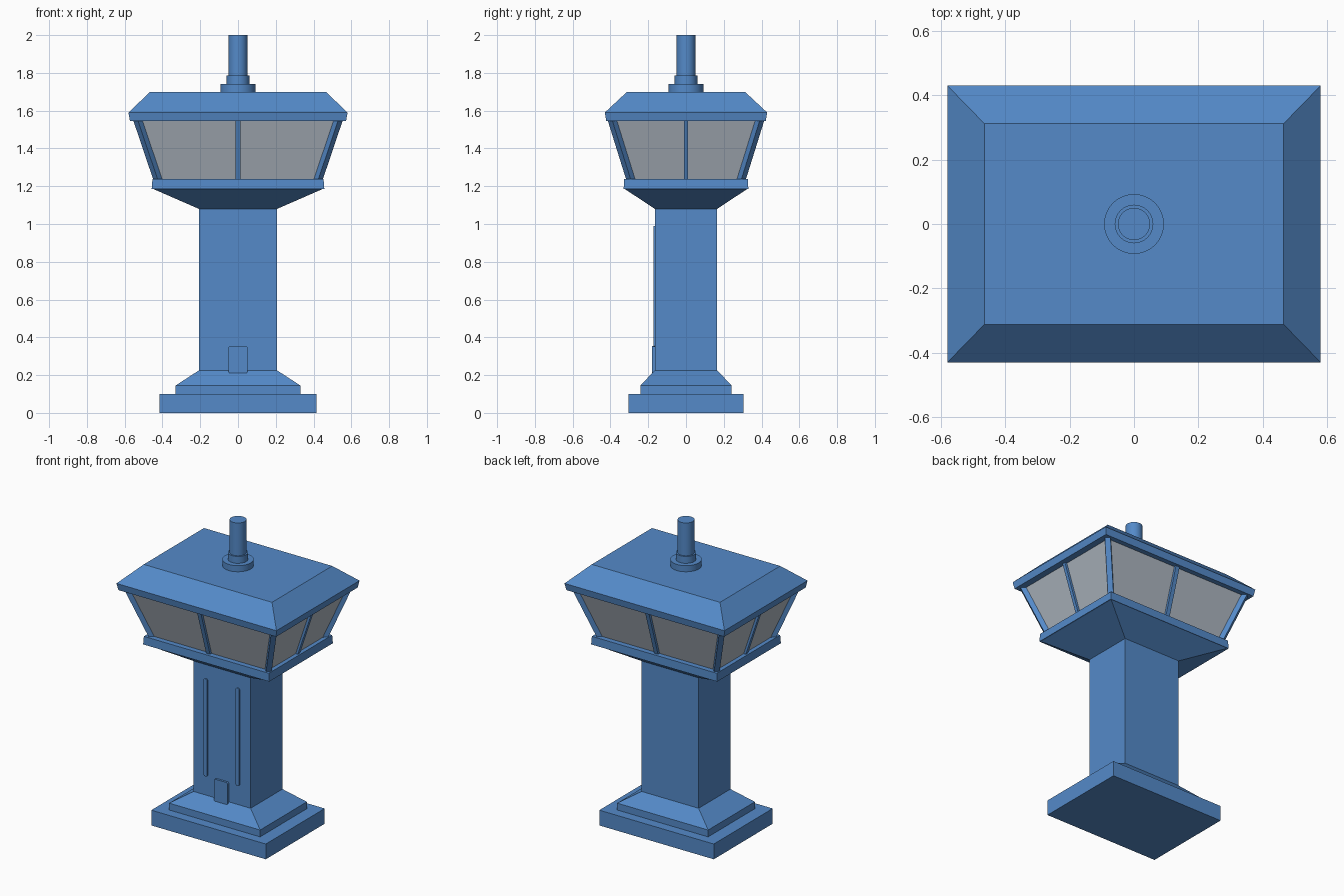
import bpy, bmesh, math
from mathutils import Vector

if "Cube" in bpy.data.objects:
    bpy.data.objects.remove(bpy.data.objects["Cube"])


def material(name, rgb):
    m = bpy.data.materials.new(name)
    m.diffuse_color = (*rgb, 1)
    m.use_nodes = True
    m.node_tree.nodes["Principled BSDF"].inputs["Base Color"].default_value = m.diffuse_color
    return m


BLUE = material("tower blue", (0.089, 0.255, 0.584))
GLASS = material("window grey", (0.43, 0.48, 0.54))


def loft(name, rings, mat=BLUE):
    """Solid through a stack of equal-length point rings."""
    bm = bmesh.new()
    vs = [[bm.verts.new(p) for p in ring] for ring in rings]
    n = len(vs[0])
    for a, b in zip(vs, vs[1:]):
        for i in range(n):
            j = (i + 1) % n
            bm.faces.new((a[i], a[j], b[j], b[i]))
    bm.faces.new(vs[0][::-1])
    bm.faces.new(vs[-1])
    bmesh.ops.recalc_face_normals(bm, faces=bm.faces)
    me = bpy.data.meshes.new(name)
    bm.to_mesh(me)
    bm.free()
    me.materials.append(mat)
    ob = bpy.data.objects.new(name, me)
    bpy.context.collection.objects.link(ob)
    return ob


def rect(hx, hy, z, cx=0, cy=0):
    return [(cx - hx, cy - hy, z), (cx + hx, cy - hy, z),
            (cx + hx, cy + hy, z), (cx - hx, cy + hy, z)]


def circle(r, z, n=32):
    return [(r * math.cos(math.tau * i / n), r * math.sin(math.tau * i / n), z)
            for i in range(n)]


def diamond(cx, cy, z, r=0.024):
    return [(cx - r, cy, z), (cx, cy - r, z), (cx + r, cy, z), (cx, cy + r, z)]


# Stepped foundation and shaft
loft("base_slab", [rect(0.415, 0.305, 0.005), rect(0.415, 0.305, 0.1)])
loft("plinth", [rect(0.33, 0.242, 0.1), rect(0.33, 0.242, 0.145),
                rect(0.207, 0.165, 0.225)])
bpy.data.objects["base_slab"].data.vertices[0].co.z = 0
for v in bpy.data.objects["base_slab"].data.vertices:
    v.co.z = 0 if v.co.z < 0.05 else v.co.z
loft("shaft", [rect(0.207, 0.165, 0.22), rect(0.207, 0.165, 1.085)])

# Flared cabin floor with its sill
loft("cabin_flare", [rect(0.207, 0.165, 1.08), rect(0.45, 0.325, 1.186)])
loft("cabin_sill", [rect(0.457, 0.33, 1.185), rect(0.453, 0.328, 1.238)])

# Outward leaning glass
Z0, Z1 = 1.236, 1.547
BOT, TOP = (0.425, 0.293), (0.53, 0.39)
loft("windows", [rect(*BOT, Z0), rect(*TOP, Z1)], GLASS)

# Corner posts and middle mullions
for sx in (-1, 1):
    for sy in (-1, 1):
        loft("corner_post", [diamond(sx * BOT[0], sy * BOT[1], Z0),
                             diamond(sx * TOP[0], sy * TOP[1], Z1)])
for s in (-1, 1):
    loft("front_mullion", [rect(0.014, 0.016, Z0, 0, s * BOT[1]),
                           rect(0.014, 0.016, Z1, 0, s * TOP[1])])
    loft("side_mullion", [rect(0.016, 0.011, Z0, s * BOT[0], 0),
                          rect(0.016, 0.011, Z1, s * TOP[0], 0)])

# Hipped roof
loft("roof", [rect(0.572, 0.422, 1.545), rect(0.58, 0.43, 1.59),
              rect(0.465, 0.312, 1.7)])

# Mast with collars
for name, r, z0, z1 in (("mast_flange", 0.093, 1.69, 1.74),
                        ("mast_collar", 0.06, 1.735, 1.785),
                        ("mast", 0.05, 1.78, 2.0)):
    ob = loft(name, [circle(r, z0), circle(r, z1)])
    bpy.ops.object.select_all(action="DESELECT")
    ob.select_set(True)
    bpy.context.view_layer.objects.active = ob
    bpy.ops.object.shade_smooth_by_angle(angle=math.radians(35))


def front_panel(name, cx, z0, z1, hw, y0, y1, r):
    """Round-cornered panel standing on the front of the shaft."""
    pts = []
    for k, (x, z) in enumerate(((cx + hw - r, z1 - r), (cx - hw + r, z1 - r),
                                (cx - hw + r, z0 + r), (cx + hw - r, z0 + r))):
        for i in range(5):
            a = math.pi / 2 * (k + i / 4)
            pts.append((x + r * math.cos(a), z + r * math.sin(a)))
    loft(name, [[(x, y, z) for x, z in pts] for y in (y0, y1)])


# Vertical strips and door
for s in (-1, 1):
    front_panel("front_strip", s * 0.116, 0.35, 0.99, 0.013, -0.16, -0.172, 0.01)
front_panel("door", 0, 0.21, 0.355, 0.05, -0.15, -0.179, 0.01)
